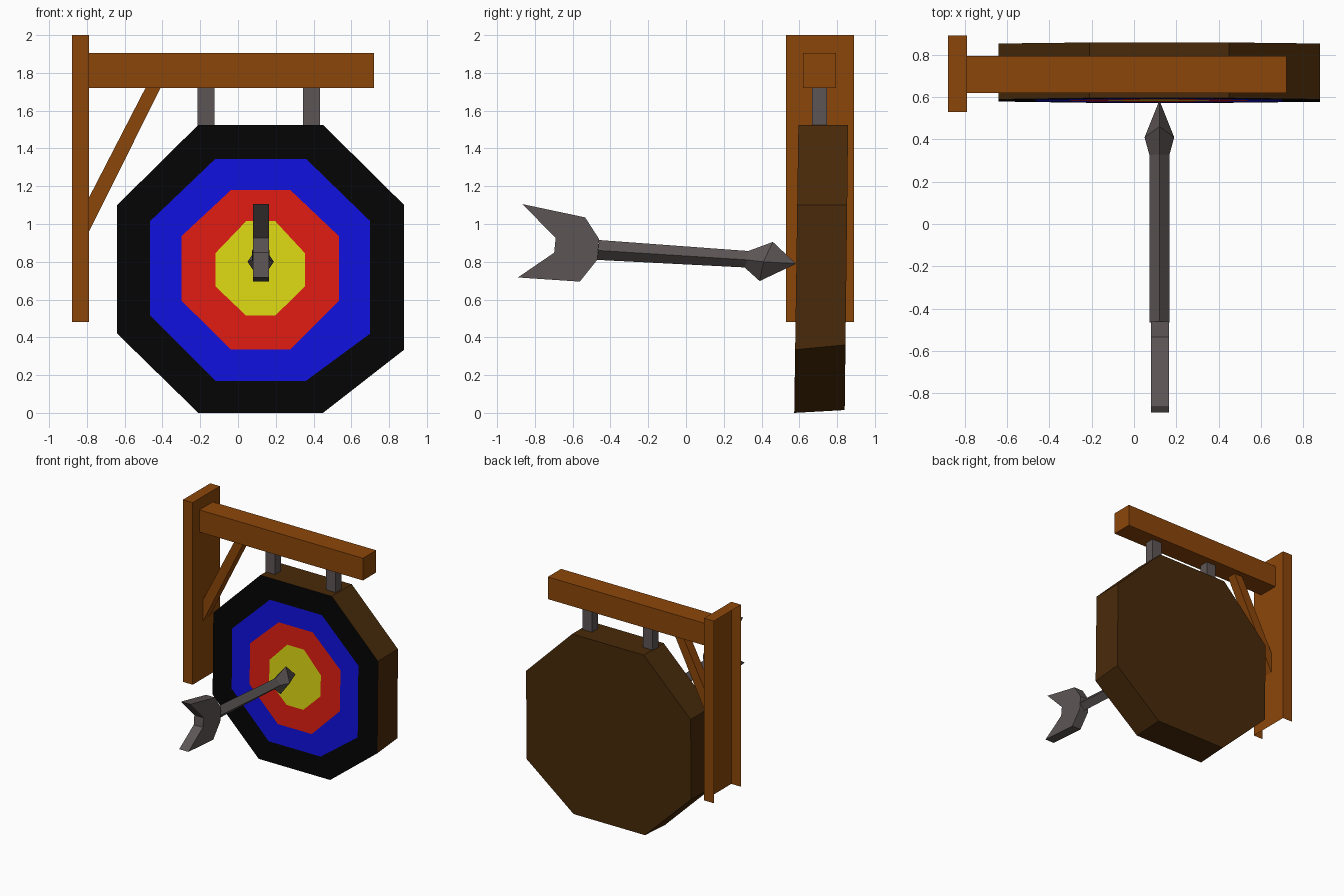
import bpy, bmesh
from mathutils import Vector

if "Cube" in bpy.data.objects:
    bpy.data.objects.remove(bpy.data.objects["Cube"])


def material(name, r, g, b):
    m = bpy.data.materials.new(name)
    # viewed sRGB value -> linear
    m.diffuse_color = [(c / 255) ** 2.2 for c in (r, g, b)] + [1]
    m.use_nodes = True
    m.node_tree.nodes["Principled BSDF"].inputs["Base Color"].default_value = m.diffuse_color
    return m


WOOD = material("wood", 139, 72, 18)
BACKING = material("backing", 74, 46, 18)
BLACK = material("black", 13, 13, 13)
BLUE = material("blue", 24, 24, 222)
RED = material("red", 224, 34, 25)
YELLOW = material("yellow", 222, 217, 26)
STEEL = material("steel", 94, 86, 86)


def finish(bm, name, mats):
    me = bpy.data.meshes.new(name)
    bm.to_mesh(me)
    bm.free()
    for m in mats:
        me.materials.append(m)
    ob = bpy.data.objects.new(name, me)
    bpy.context.collection.objects.link(ob)
    return ob


def box(name, lo, hi, mat, open_sides=()):
    """Box between two corners; open_sides lists normals of faces left out."""
    bm = bmesh.new()
    bmesh.ops.create_cube(bm, size=1)
    bm.normal_update()
    gone = [f for f in bm.faces if any(f.normal.dot(Vector(n)) > 0.9 for n in open_sides)]
    bmesh.ops.delete(bm, geom=gone, context='FACES')
    for v in bm.verts:
        v.co = [l + (c + 0.5) * (h - l) for l, h, c in zip(lo, hi, v.co)]
    return finish(bm, name, [mat])


def loft(name, rings, mats, bands=None, caps=(True, True)):
    """Skin matching rings; bands gives a material index per band."""
    bm = bmesh.new()
    rows = [[bm.verts.new(p) for p in ring] for ring in rings]
    n = len(rows[0])
    bands = bands or [0] * (len(rows) - 1)
    for a, b, mi in zip(rows, rows[1:], bands):
        for i in range(n):
            j = (i + 1) % n
            bm.faces.new((a[i], a[j], b[j], b[i])).material_index = mi
    if caps[0]:
        bm.faces.new(rows[0]).material_index = bands[0]
    if caps[1]:
        bm.faces.new(rows[-1]).material_index = bands[-1]
    bmesh.ops.recalc_face_normals(bm, faces=bm.faces)
    return finish(bm, name, mats)


# Wooden bracket: wall post (open toward the wall and below), beam and brace
box("wall_post", (-0.88, 0.53, 0.48), (-0.79, 0.89, 2.0), WOOD, [(-1, 0, 0), (0, 0, -1)])
box("beam", (-0.79, 0.62, 1.72), (0.72, 0.795, 1.905), WOOD, [(-1, 0, 0)])
Y0, Y1 = 0.667, 0.746
loft("brace", [
    [(-0.79, Y0, 0.958), (-0.79, Y1, 0.958), (-0.79, Y1, 1.138), (-0.79, Y0, 1.138)],
    [(-0.41, Y0, 1.72), (-0.41, Y1, 1.72), (-0.49, Y1, 1.72), (-0.49, Y0, 1.72)],
], [WOOD], caps=(False, False))

# Metal hangers
for side, x in (("left", -0.17), ("right", 0.39)):
    box(f"hanger_{side}", (x - 0.045, Y0, 1.52), (x + 0.045, Y1, 1.72), STEEL,
        [(0, 0, 1), (0, 0, -1)])

# Target: slightly uneven octagon, leaning back a little
CX = 0.12


def octagon(left, right, bottom, top, a, z_hi, z_left, z_right, back=False):
    pts = [(CX - a, top), (CX + a, top), (right, z_hi), (right, z_right),
           (CX + a, bottom), (CX - a, bottom), (left, z_left), (left, z_hi)]
    return [(x, 0.84 + 0.012 * z if back else 0.573 + 0.0144 * z, z) for x, z in pts]


loft("target", [
    octagon(-0.64, 0.88, 0.015, 1.525, 0.33, 1.10, 0.43, 0.36, back=True),
    octagon(-0.64, 0.88, 0.0, 1.525, 0.33, 1.10, 0.42, 0.335),
    octagon(-0.465, 0.70, 0.17, 1.345, 0.24, 1.015, 0.515, 0.42),
    octagon(-0.30, 0.535, 0.335, 1.18, 0.157, 0.935, 0.595, 0.595),
    octagon(-0.12, 0.355, 0.515, 1.015, 0.077, 0.845, 0.67, 0.67),
], [BACKING, BLACK, BLUE, RED, YELLOW], bands=[0, 1, 2, 3], caps=(True, False))

# Bullseye in the centre of the rings
bull = octagon(-0.12, 0.355, 0.515, 1.015, 0.077, 0.845, 0.67, 0.67)
bm = bmesh.new()
f = bm.faces.new([bm.verts.new(p) for p in bull])
f.normal_update()
if f.normal.y > 0:
    f.normal_flip()
finish(bm, "bullseye", [YELLOW])


# Arrow: four-sided shaft and head, flat notched fletching
def diamond(w, top, side, bottom):
    """Top, side and bottom are (y, z) pairs; w is the half width."""
    return [(CX, *top), (CX + w, *side), (CX, *bottom), (CX - w, *side)]


neck = diamond(0.047, (0.33, 0.857), (0.325, 0.81), (0.31, 0.77))
loft("arrow_shaft", [
    diamond(0.047, (-0.46, 0.915), (-0.465, 0.86), (-0.47, 0.81)), neck,
], [STEEL])
loft("arrow_head", [
    neck,
    diamond(0.07, (0.46, 0.905), (0.41, 0.80), (0.39, 0.698)),
    diamond(0.002, (0.58, 0.792), (0.58, 0.79), (0.58, 0.788)),
], [STEEL])

profile = [(-0.46, 0.92), (-0.534, 1.035), (-0.865, 1.105), (-0.69, 0.925),
           (-0.698, 0.848), (-0.89, 0.717), (-0.562, 0.695), (-0.47, 0.81)]
loft("arrow_fletching", [[(x, y, z) for y, z in profile] for x in (0.08, 0.165)], [STEEL])
